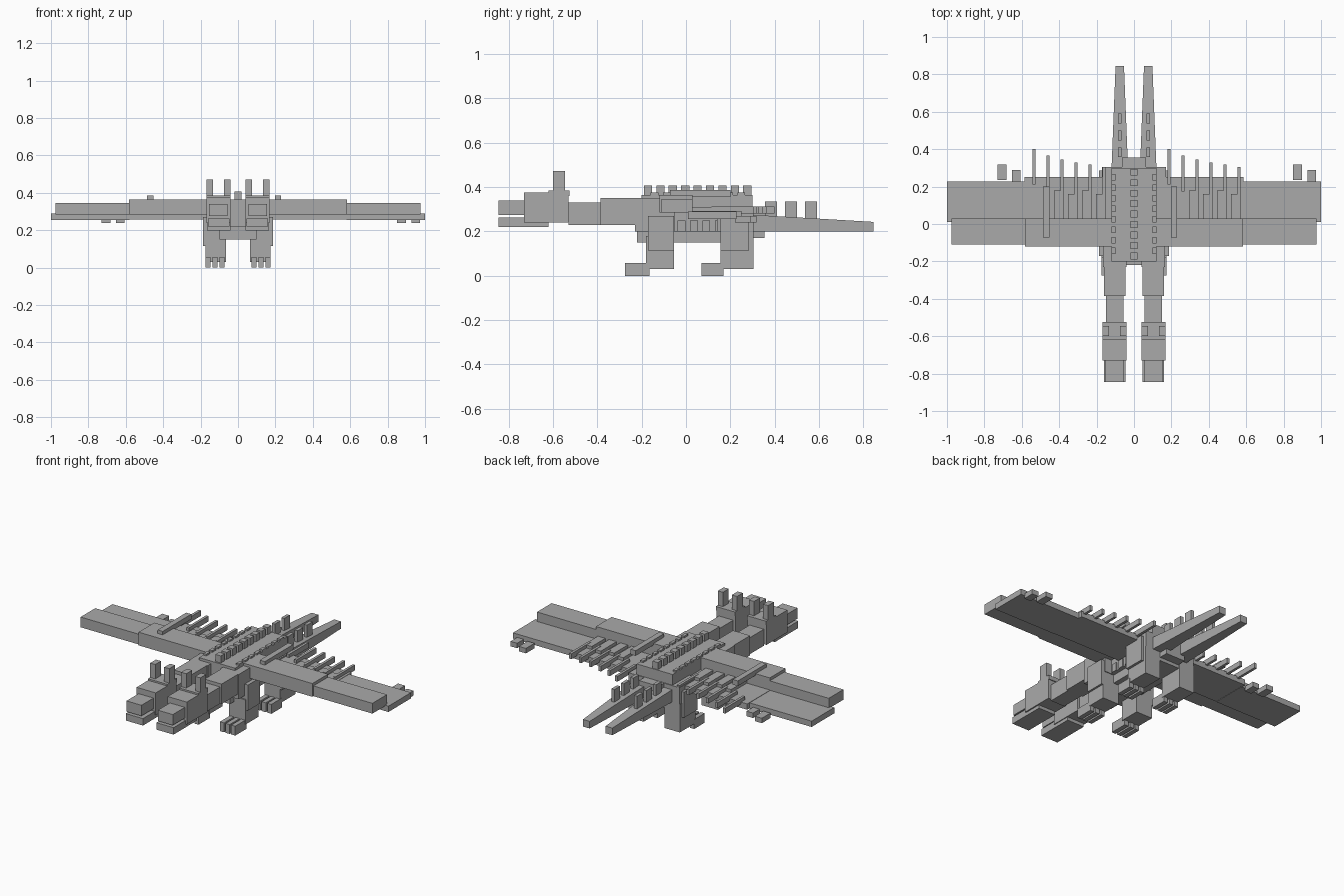
import bpy, bmesh

grey = bpy.data.materials.new("stone_grey")
grey.diffuse_color = (0.4, 0.4, 0.4, 1)


def boxes(name, spans, mirror=False):
    """One flat-shaded object from boxes given as (x0, x1, y0, y1, z0, z1)."""
    bm = bmesh.new()
    for x0, x1, y0, y1, z0, z1 in spans:
        sides = [(x0, x1)] + ([(-x1, -x0)] if mirror else [])
        for a, b in sides:
            cube = bmesh.ops.create_cube(bm, size=1)["verts"]
            for v in cube:
                v.co.x = a if v.co.x < 0 else b
                v.co.y = y0 if v.co.y < 0 else y1
                v.co.z = z0 if v.co.z < 0 else z1
    return finish(name, bm)


def finish(name, bm):
    me = bpy.data.meshes.new(name)
    bm.to_mesh(me)
    bm.free()
    me.materials.append(grey)
    ob = bpy.data.objects.new(name, me)
    bpy.context.collection.objects.link(ob)
    return ob


# Torso and belly
boxes("torso", [(-0.12, 0.12, -0.2, 0.3, 0.2, 0.365)])
boxes("belly", [(-0.1, 0.1, -0.22, 0.3, 0.15, 0.22)])
boxes("rump", [(-0.065, 0.065, 0.28, 0.355, 0.17, 0.3)])
boxes("shoulders", [(0.04, 0.165, -0.23, -0.05, 0.2, 0.35)], True)
boxes("hips", [(0.04, 0.17, 0.14, 0.305, 0.2, 0.3)], True)

# Row of spine plates and rows of small flank plates
boxes("spine_plates", [(-0.018, 0.018, -0.19 + 0.056 * i, -0.153 + 0.056 * i, 0.36, 0.408)
                       for i in range(9)])
boxes("flank_plates", [(0.1, 0.127, -0.15 + 0.056 * i, -0.115 + 0.056 * i, 0.2, 0.25)
                       for i in range(8)], True)
boxes("back_plates", [(0.1, 0.12, -0.16 + 0.056 * i, -0.125 + 0.056 * i, 0.36, 0.375)
                      for i in range(8)], True)

# Two necks and heads
boxes("neck_base", [(0.045, 0.16, -0.385, -0.15, 0.23, 0.35)], True)
boxes("neck", [(0.055, 0.15, -0.53, -0.38, 0.23, 0.33)], True)
boxes("head", [(0.04, 0.168, -0.73, -0.53, 0.24, 0.375)], True)
boxes("brow", [(0.04, 0.168, -0.62, -0.525, 0.36, 0.385)], True)
boxes("snout", [(0.055, 0.155, -0.845, -0.72, 0.275, 0.34)], True)
boxes("lower_jaw", [(0.045, 0.16, -0.845, -0.62, 0.22, 0.262)], True)
boxes("horns", [(x, x + 0.034, -0.6, -0.545, 0.37, 0.472) for x in (0.04, 0.134)], True)

# Legs and toes
boxes("front_thigh", [(0.07, 0.187, -0.172, -0.055, 0.115, 0.27)], True)
boxes("front_shin", [(0.065, 0.175, -0.18, -0.055, 0.03, 0.18)], True)
boxes("rear_thigh", [(0.07, 0.187, 0.155, 0.285, 0.115, 0.27)], True)
boxes("rear_shin", [(0.07, 0.172, 0.155, 0.305, 0.03, 0.2)], True)
for part, y0, y1 in (("front_toes", -0.275, -0.165), ("rear_toes", 0.07, 0.17)):
    boxes(part, [(x, x + 0.027, y0, y1, 0, 0.057) for x in (0.072, 0.11, 0.147)], True)

# Wings: raised leading bones with lower trailing panels
boxes("wing_inner_bone", [(0.1, 0.582, -0.12, 0.03, 0.285, 0.365)], True)
boxes("wing_outer_bone", [(0.58, 0.977, -0.11, 0.03, 0.285, 0.347)], True)
boxes("wing_inner_panel", [(0.1, 0.585, 0.01, 0.25, 0.257, 0.292)], True)
boxes("wing_outer_panel", [(0.58, 1.0, 0.01, 0.227, 0.255, 0.29)], True)

# Feather bars along the trailing edge, same order on both wings
reach = (0.4, 0.365, 0.345, 0.33, 0.318, 0.305)
for side, start in (("left", -0.543), ("right", 0.179)):
    boxes(side + "_wing_feathers", [
        (start + 0.075 * i, start + 0.075 * i + 0.016, r - 0.19, r, 0.28, 0.312)
        for i, r in enumerate(reach)])
    # Stepped covert feathers behind the inner bone
    boxes(side + "_wing_coverts", [
        (start + 0.115 + 0.075 * i, start + 0.165 + 0.075 * i, 0.02, 0.18 - 0.02 * (i % 2), 0.285, 0.31)
        for i in range(4)])
    # Long strut lying on the inner wing
    x = -0.487 if side == "left" else 0.197
    boxes(side + "_wing_strut", [(x, x + 0.034, -0.073, 0.2, 0.355, 0.386)])
    # Wing claws
    x = -0.73 if side == "left" else 0.85
    boxes(side + "_wing_claws", [(x, x + 0.047, 0.235, 0.317, 0.24, 0.27),
                                 (x + 0.078, x + 0.122, 0.222, 0.29, 0.24, 0.27)])

# Two tapering tails with spikes
for side, s in (("left", -1), ("right", 1)):
    bm = bmesh.new()
    for v in bmesh.ops.create_cube(bm, size=1)["verts"]:
        tip = v.co.y > 0
        v.co.x = s * 0.076 + v.co.x * (0.045 if tip else 0.088)
        v.co.z = 0.2 if v.co.z < 0 else (0.243 if tip else 0.275)
        v.co.y = 0.845 if tip else 0.3
    finish(side + "_tail", bm)
boxes("tail_spikes", [(0.066, 0.086, y, y + 0.053, 0.255, 0.335) for y in (0.357, 0.447, 0.537)], True)
